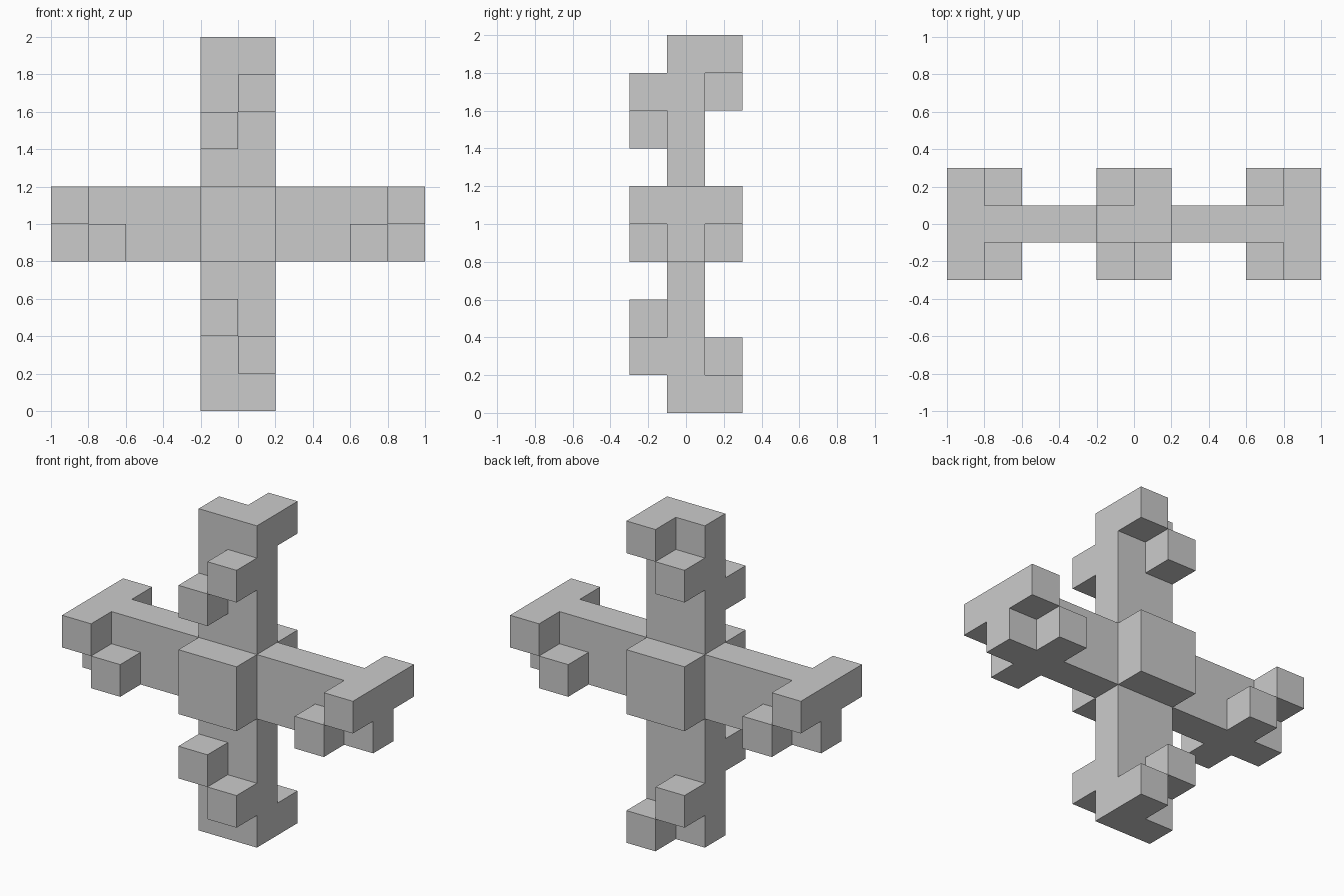
import bpy, bmesh
from mathutils import Vector

if "Cube" in bpy.data.objects:
    bpy.data.objects.remove(bpy.data.objects["Cube"])

S = 0.2  # edge of one cube


def block(x0, x1, y0, y1, z0, z1):
    """Grid cells filled by a block, ranges in cells (end excluded)."""
    return {(i, j, k) for i in range(x0, x1) for j in range(y0, y1) for k in range(z0, z1)}


parts = {
    # flat plus-shaped body and the thick centre
    "cross_body": block(-1, 1, 0, 1, 0, 10) | block(-5, 5, 0, 1, 4, 6),
    "centre_block": block(-1, 1, -1, 0, 4, 6) | block(-1, 1, 1, 2, 4, 6),
}

# studs on the upper and lower arms: (name, outer z, inner z, y layer)
for name, right_z, left_z, y in (("upper_front_studs", 8, 7, -1), ("upper_back_studs", 9, 8, 1),
                                 ("lower_front_studs", 1, 2, -1), ("lower_back_studs", 0, 1, 1)):
    parts[name] = {(0, y, right_z), (-1, y, left_z)}

# studs on the side arms, same front and back, mirrored left to right
for side, outer, inner in (("left", -5, -4), ("right", 4, 3)):
    for face, y in (("front", -1), ("back", 1)):
        parts[f"{side}_{face}_studs"] = {(outer, y, 5), (inner, y, 4)}

filled = set().union(*parts.values())


def build(name, cells):
    """Skin the cells, leaving out faces buried against any other cell."""
    bm = bmesh.new()
    for c in cells:
        centre = Vector((c[0] + 0.5, c[1], c[2] + 0.5))
        for axis in range(3):
            for sign in (-1, 1):
                n = Vector((0, 0, 0))
                n[axis] = sign
                if tuple(int(a + b) for a, b in zip(c, n)) in filled:
                    continue
                u = Vector((0, 0, 0))
                u[(axis + 1) % 3] = 1
                v = n.cross(u)
                corners = ((-1, -1), (1, -1), (1, 1), (-1, 1))
                bm.faces.new([bm.verts.new((centre + (n + a * u + b * v) / 2) * S)
                              for a, b in corners])
    bmesh.ops.remove_doubles(bm, verts=bm.verts, dist=0.001)
    bmesh.ops.dissolve_limit(bm, angle_limit=0.01, verts=bm.verts, edges=bm.edges)
    mesh = bpy.data.meshes.new(name)
    bm.to_mesh(mesh)
    bm.free()
    bpy.context.collection.objects.link(bpy.data.objects.new(name, mesh))


for name, cells in parts.items():
    build(name, cells)
